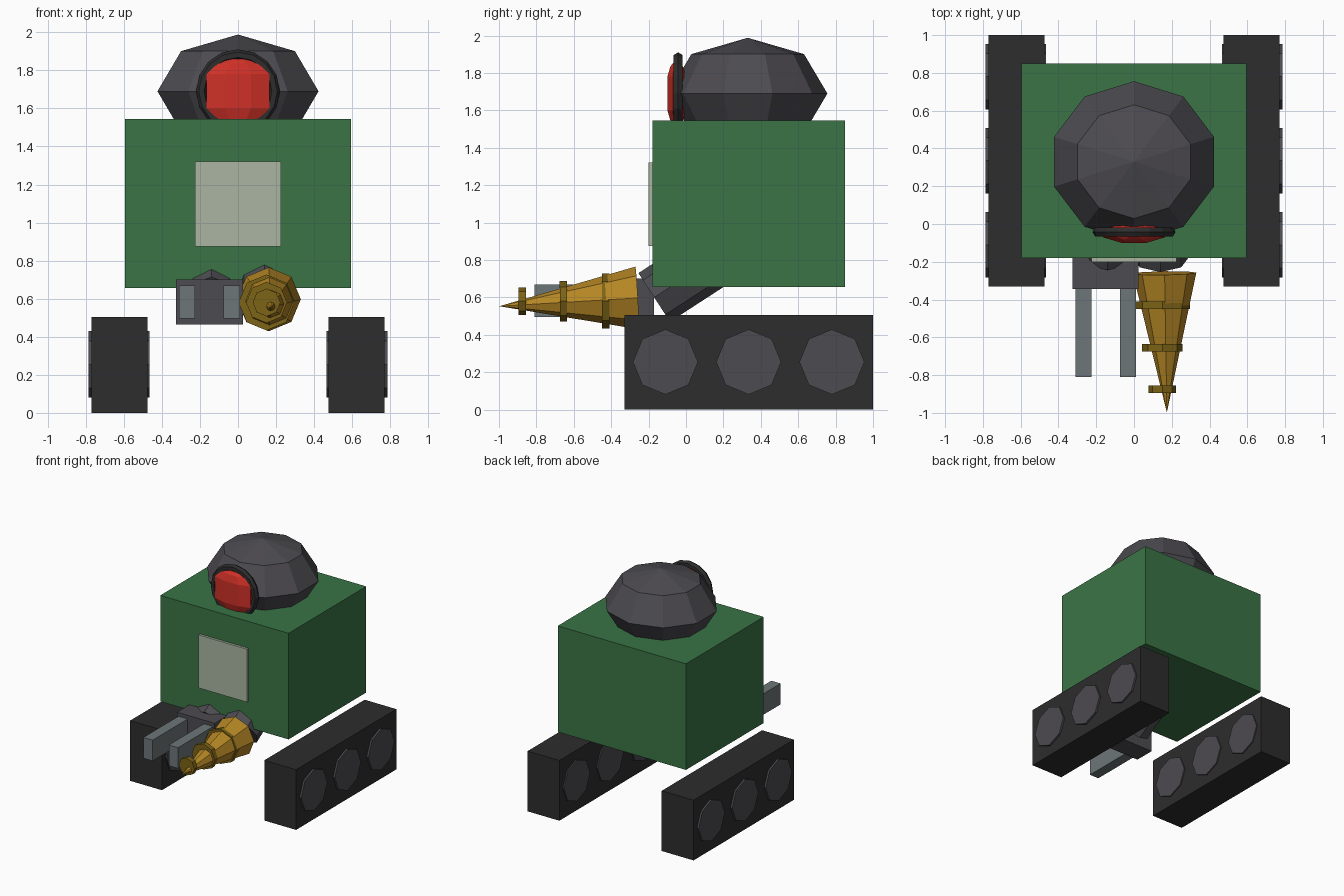
import bpy
import math
from mathutils import Vector

cube = bpy.data.objects.get("Cube")
if cube:
    bpy.data.objects.remove(cube, do_unlink=True)


def material(name, r, g, b):
    m = bpy.data.materials.new(name)
    m.use_nodes = True
    m.diffuse_color = (r, g, b, 1)
    m.node_tree.nodes["Principled BSDF"].inputs["Base Color"].default_value = (r, g, b, 1)
    return m


GREEN = material("body green", 0.042, 0.175, 0.06)
GREY = material("dark grey", 0.073, 0.07, 0.08)
BLACK = material("track black", 0.026, 0.026, 0.027)
RED = material("eye red", 0.62, 0.03, 0.02)
GOLD = material("drill gold", 0.46, 0.24, 0.018)
BRONZE = material("ring bronze", 0.2, 0.125, 0.008)
STEEL = material("prong steel", 0.155, 0.18, 0.19)
PANEL = material("panel grey", 0.4, 0.46, 0.36)


def finish(name, mat):
    ob = bpy.context.object
    ob.name = name
    ob.data.materials.clear()
    ob.data.materials.append(mat)
    return ob


def box(name, mat, low, high):
    low, high = Vector(low), Vector(high)
    bpy.ops.mesh.primitive_cube_add(size=1, location=(low + high) / 2)
    ob = finish(name, mat)
    ob.scale = high - low
    return ob


def rod(name, mat, start, end, r1, r2, sides=8):
    """Tapered cylinder running from start to end."""
    start, end = Vector(start), Vector(end)
    axis = end - start
    bpy.ops.mesh.primitive_cone_add(vertices=sides, radius1=r1, radius2=r2,
                                    depth=axis.length, location=(start + end) / 2)
    ob = finish(name, mat)
    ob.rotation_euler = axis.to_track_quat('Z', 'Y').to_euler()
    return ob


def lathe(name, mat, profile, sides, turn, centre, y_scale):
    """Faceted solid around z from (radius, height) rings, closed by flat caps."""
    verts, faces = [], []
    for r, z in profile:
        for i in range(sides):
            a = turn + math.tau * i / sides
            verts.append((r * math.cos(a), r * math.sin(a) * y_scale, z))
    for k in range(len(profile) - 1):
        for i in range(sides):
            j = (i + 1) % sides
            a, b = k * sides, (k + 1) * sides
            faces.append((a + i, a + j, b + j, b + i))
    faces.append(tuple(reversed(range(sides))))
    faces.append(tuple(range(len(verts) - sides, len(verts))))
    mesh = bpy.data.meshes.new(name)
    mesh.from_pydata(verts, [], faces)
    ob = bpy.data.objects.new(name, mesh)
    ob.location = centre
    mesh.materials.append(mat)
    bpy.context.collection.objects.link(ob)
    return ob


# Body and chest panel
box("body", GREEN, (-0.595, -0.18, 0.655), (0.595, 0.85, 1.545))
box("chest_panel", PANEL, (-0.225, -0.2, 0.875), (0.225, -0.175, 1.32))

# Domed head
bpy.ops.mesh.primitive_uv_sphere_add(segments=10, ring_count=4, radius=1,
                                     location=(0, 0.33, 1.69))
finish("head", GREY).scale = (0.445, 0.426, 0.298)

# Single eye and its rim
lathe("eye", RED, [(0.05, -0.17), (0.12, -0.145), (0.178, -0.09),
                   (0.178, 0.09), (0.12, 0.145), (0.05, 0.17)],
      8, math.pi / 8, (0, -0.05, 1.69), 0.3)
bpy.ops.mesh.primitive_torus_add(major_segments=16, minor_segments=6,
                                 major_radius=0.192, minor_radius=0.028,
                                 location=(0, -0.042, 1.69),
                                 rotation=(math.pi / 2, 0, 0))
finish("eye_rim", BLACK)

# Tracks with three wheels each
for side, s in (("left", 1), ("right", -1)):
    box(side + "_track", BLACK, (min(0.475 * s, 0.77 * s), -0.33, 0),
        (max(0.475 * s, 0.77 * s), 1.0, 0.505))
    for n, y in enumerate((-0.11, 0.335, 0.78)):
        rod(f"{side}_wheel_{n + 1}", GREY, (0.465 * s, y, 0.255),
            (0.785 * s, y, 0.255), 0.174, 0.174)

# Sloping arms under the body
rod("drill_arm", GREY, (0.14, 0.2, 0.84), (0.14, -0.17, 0.6), 0.155, 0.155)
rod("gripper_arm", GREY, (-0.14, 0.2, 0.84), (-0.14, -0.17, 0.6), 0.135, 0.135)

# Gripper
box("gripper_base", GREY, (-0.325, -0.345, 0.465), (0.025, -0.17, 0.7))
for name, x in (("outer_prong", -0.268), ("inner_prong", -0.032)):
    box(name, STEEL, (x - 0.043, -0.81, 0.495), (x + 0.043, -0.34, 0.67))

# Drill with three collars
rod("drill", GOLD, (0.162, -0.26, 0.597), (0.174, -0.998, 0.553), 0.168, 0)
for n, (y, r) in enumerate(((-0.43, 0.147), (-0.655, 0.108), (-0.875, 0.073))):
    rod(f"drill_collar_{n + 1}", BRONZE, (0.15, y + 0.02, 0.58),
        (0.15, y - 0.02, 0.58), r, r)
